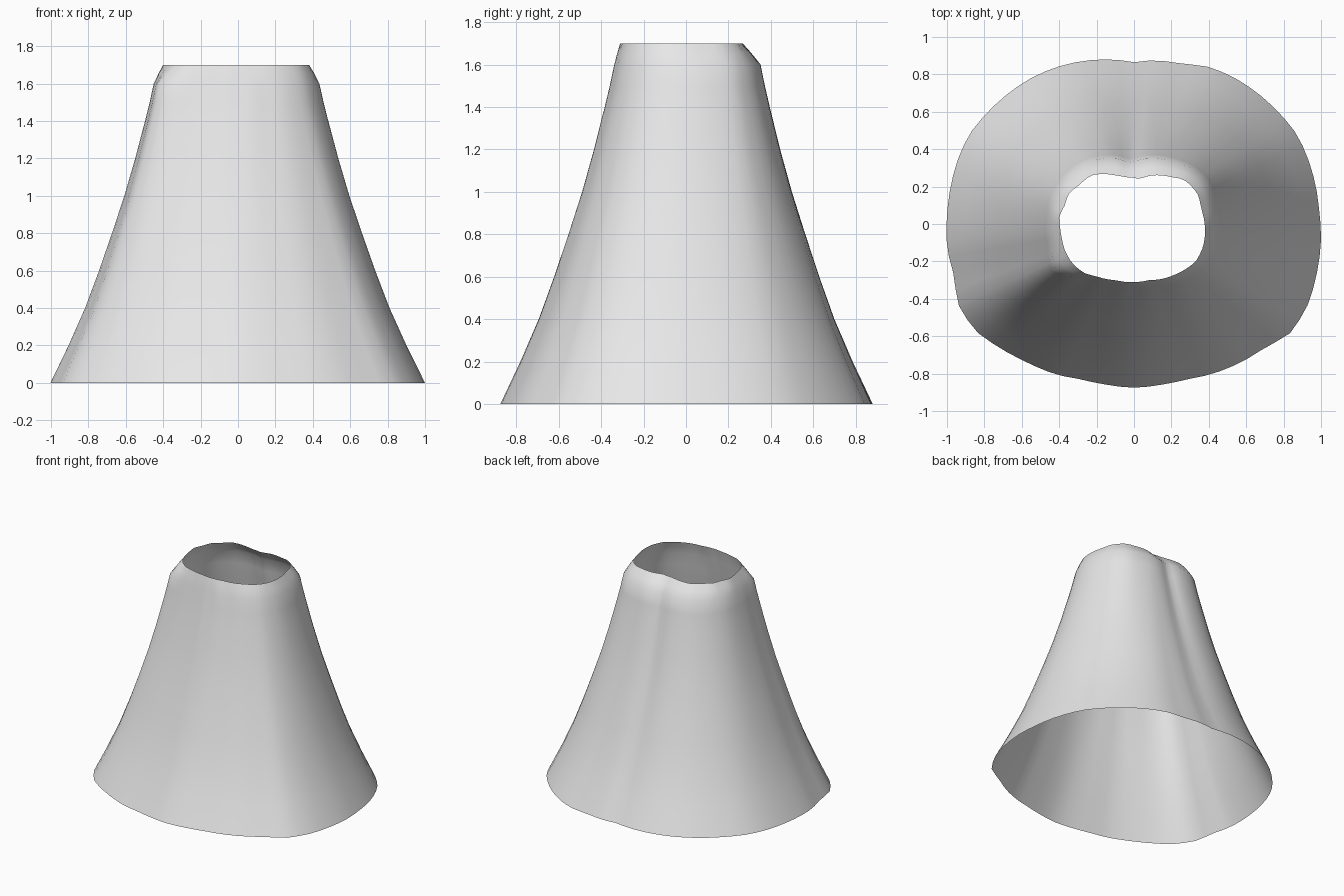
import bpy, bmesh, math

if "Cube" in bpy.data.objects:
    bpy.data.objects.remove(bpy.data.objects["Cube"])

SEGMENTS = 72

# Outlines seen from above, counter-clockwise from the front centre
HEM = [(0, -.875), (.14, -.86), (.28, -.83), (.42, -.80), (.57, -.74), (.70, -.66), (.84, -.58),
       (.93, -.43), (.98, -.25), (1, -.08), (.99, .07), (.97, .21), (.93, .35), (.87, .48),
       (.78, .59), (.66, .70), (.54, .78), (.40, .84), (.26, .855), (.12, .875), (0, .865),
       (-.14, .88), (-.28, .87), (-.41, .84), (-.55, .78), (-.67, .70), (-.78, .60), (-.88, .48),
       (-.94, .35), (-.98, .20), (-1, .04), (-1, -.12), (-.96, -.28), (-.94, -.43), (-.85, -.57),
       (-.72, -.66), (-.57, -.74), (-.43, -.80), (-.28, -.83), (-.14, -.86)]
HIP = [(0, -.335), (.14, -.325), (.25, -.30), (.36, -.23), (.42, -.12), (.435, 0), (.42, .12),
       (.38, .23), (.30, .30), (.20, .335), (.07, .35), (-.02, .325), (-.10, .35), (-.25, .33),
       (-.36, .25), (-.43, .14), (-.45, 0), (-.44, -.12), (-.42, -.24), (-.36, -.275),
       (-.25, -.295), (-.13, -.32)]
WAIST = [(0, -.31), (.08, -.30), (.22, -.27), (.33, -.20), (.37, -.12), (.38, -.03), (.36, .08),
         (.34, .16), (.29, .22), (.26, .24), (.20, .25), (.10, .26), (.03, .24), (-.05, .25),
         (-.10, .26), (-.23, .26), (-.29, .21), (-.35, .16), (-.37, .10), (-.40, .04),
         (-.39, -.05), (-.37, -.14), (-.33, -.21), (-.27, -.26), (-.20, -.28), (-.10, -.30)]

# Height and share of the hem outline mixed into the hip outline
FLARE = [(0, 1), (.2, .825), (.4, .665), (.6, .53), (.8, .405), (1, .285), (1.2, .18),
         (1.4, .085), (1.5, .04), (1.6, 0)]


def resample(outline):
    """Outline points at evenly spaced angles, starting at the front."""
    polar = [(math.atan2(x, -y) % math.tau, math.hypot(x, y)) for x, y in outline]
    polar.append((math.tau, polar[0][1]))
    ring = []
    for i in range(SEGMENTS):
        a = math.tau * i / SEGMENTS
        for (a0, r0), (a1, r1) in zip(polar, polar[1:]):
            if a0 <= a < a1:
                r = r0 + (r1 - r0) * (a - a0) / (a1 - a0)
                ring.append((r * math.sin(a), -r * math.cos(a)))
                break
    return ring


def mix(ring_a, ring_b, t):
    return [(p[0] + (q[0] - p[0]) * t, p[1] + (q[1] - p[1]) * t) for p, q in zip(ring_a, ring_b)]


hem, hip, waist = resample(HEM), resample(HIP), resample(WAIST)
levels = [(z, mix(hip, hem, t)) for z, t in FLARE]
levels += [(1.655, mix(hip, waist, .5)), (1.7, waist)]

# Open flared skirt: one sheet lofted through the rings
bm = bmesh.new()
rows = [[bm.verts.new((x, y, z)) for x, y in ring] for z, ring in levels]
for low, high in zip(rows, rows[1:]):
    for i in range(SEGMENTS):
        j = (i + 1) % SEGMENTS
        bm.faces.new((low[i], low[j], high[j], high[i])).smooth = True
mesh = bpy.data.meshes.new("skirt")
bm.to_mesh(mesh)
bm.free()

grey = bpy.data.materials.new("light grey")
grey.diffuse_color = (.8, .8, .8, 1)
grey.use_nodes = True
grey.node_tree.nodes["Principled BSDF"].inputs["Base Color"].default_value = grey.diffuse_color
mesh.materials.append(grey)
skirt = bpy.data.objects.new("skirt", mesh)
bpy.context.collection.objects.link(skirt)
